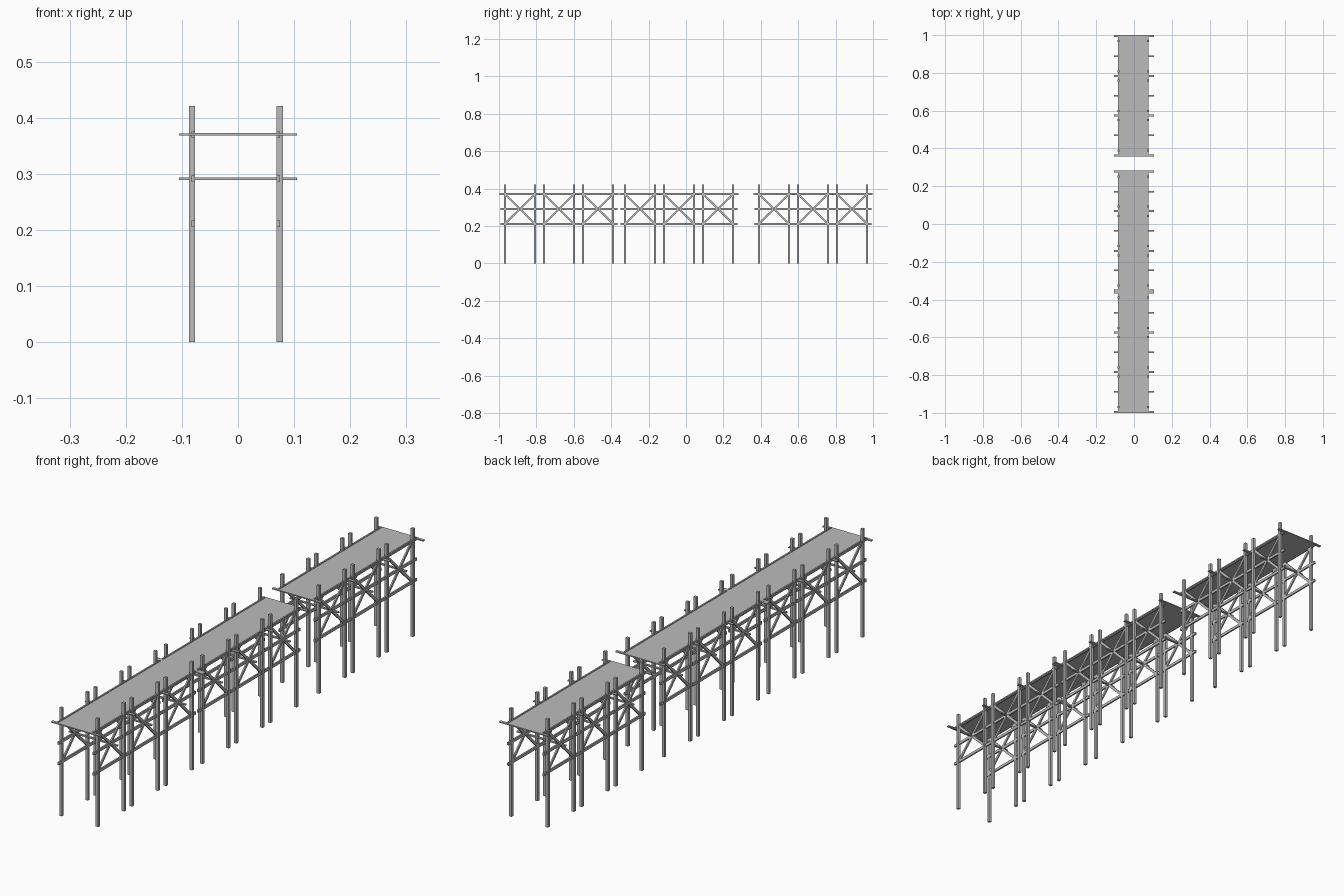
import bpy, bmesh
from mathutils import Matrix, Vector
from math import atan2, hypot

if "Cube" in bpy.data.objects:
    bpy.data.objects.remove(bpy.data.objects["Cube"], do_unlink=True)

grey = bpy.data.materials.new("weathered_grey")
grey.use_nodes = True
COLOUR = (0.5, 0.5, 0.5, 1)
grey.diffuse_color = COLOUR
grey.node_tree.nodes["Principled BSDF"].inputs["Base Color"].default_value = COLOUR


def boxes(name, parts):
    """One object from (centre, size, tilt about x) boxes."""
    bm = bmesh.new()
    for centre, size, tilt in parts:
        m = (Matrix.Translation(Vector(centre)) @ Matrix.Rotation(tilt, 4, 'X')
             @ Matrix.Diagonal((*size, 1)))
        bmesh.ops.create_cube(bm, size=1, matrix=m)
    mesh = bpy.data.meshes.new(name)
    bm.to_mesh(mesh)
    bm.free()
    mesh.materials.append(grey)
    obj = bpy.data.objects.new(name, mesh)
    bpy.context.collection.objects.link(obj)


POST_X = (-0.082, 0.0745)
RAIL_X = (-0.0797, 0.072)
BAYS = (-0.209, 0, 0.209)
HALF_BAY = 0.08
LOW, MID, HIGH = 0.211, 0.291, 0.370
RISE = HIGH - LOW
SLOPE = atan2(RISE, 2 * HALF_BAY)
BRACE = hypot(RISE, 2 * HALF_BAY)

sections = {"front": -0.679, "middle": -0.037, "back": 0.679}
for label, y in sections.items():
    # Upright posts, in pairs for each bay
    boxes(label + "_posts", [((x, y + b + s * HALF_BAY, 0.2105), (0.011, 0.011, 0.421), 0)
                             for x in POST_X for b in BAYS for s in (-1, 1)])
    # Lengthwise rails
    boxes(label + "_rails", [((x, y, z), (0.006, 0.626, 0.011), 0)
                             for x in RAIL_X for z in (LOW, MID, HIGH)])
    # Crossed diagonal braces
    boxes(label + "_braces", [((x, y + b, MID), (0.0055, BRACE, 0.010), s * SLOPE)
                              for x in RAIL_X for b in BAYS for s in (-1, 1)])
    # Beams under the walkway, between bays and at the ends
    boxes(label + "_deck_beams", [((0, y + o, HIGH), (0.21, 0.011, 0.004), 0)
                                  for o in (-0.3155, -0.105, 0.105, 0.3155)])
    # Cross ties through the brace crossings
    boxes(label + "_cross_ties", [((0, y + b, MID), (0.21, 0.008, 0.005), 0) for b in BAYS])
    # Walkway
    boxes(label + "_deck", [((-0.004, y, HIGH + 0.0005), (0.162, 0.642, 0.004), 0)])
